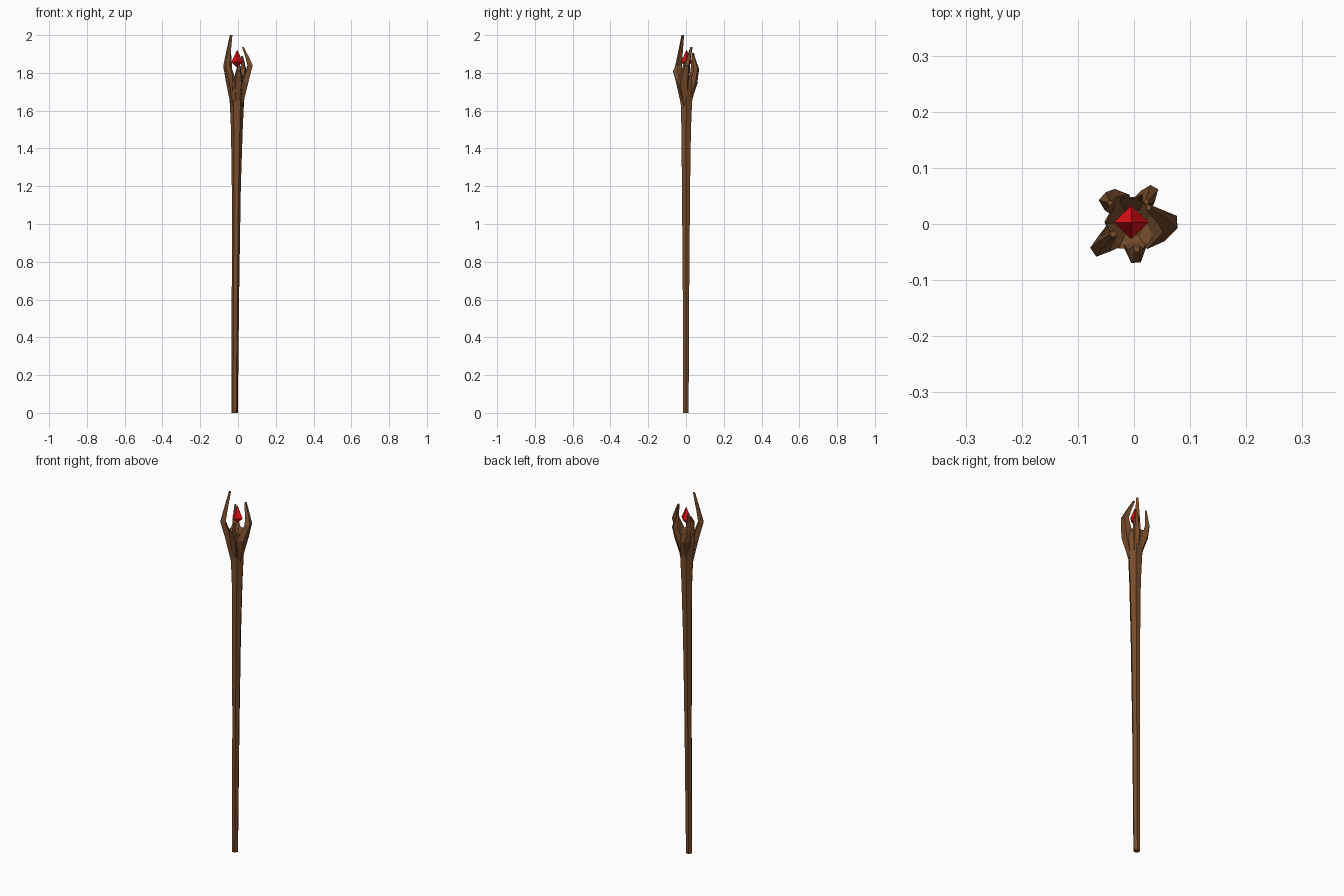
import bpy, bmesh, math
from mathutils import Vector


def material(name, color):
    m = bpy.data.materials.new(name)
    m.diffuse_color = color
    return m


wood = material("wood", (0.19, 0.075, 0.025, 1))
red = material("red_crystal", (0.75, 0.005, 0.008, 1))


def loft(name, rings, mat):
    """Skin a stack of equal-sized rings, capping both ends."""
    bm = bmesh.new()
    loops = [[bm.verts.new(p) for p in ring] for ring in rings]
    n = len(loops[0])
    for a, b in zip(loops, loops[1:]):
        for i in range(n):
            j = (i + 1) % n
            bm.faces.new((a[i], a[j], b[j], b[i]))
    bm.faces.new(loops[0][::-1])
    bm.faces.new(loops[-1])
    bmesh.ops.recalc_face_normals(bm, faces=bm.faces)
    me = bpy.data.meshes.new(name)
    bm.to_mesh(me)
    bm.free()
    me.materials.append(mat)
    ob = bpy.data.objects.new(name, me)
    bpy.context.collection.objects.link(ob)
    return ob


def ring(x, y, z, rx, ry, n=6, turn=0.0):
    return [Vector((x + rx * math.cos(turn + math.tau * i / n),
                    y + ry * math.sin(turn + math.tau * i / n), z)) for i in range(n)]


# Tapered six-sided shaft flaring into a hollow cup
profile = [(-0.018, -0.001, 0.0, 0.017, 0.017),
           (-0.013, 0.0, 0.7, 0.020, 0.020),
           (-0.009, 0.0, 1.2, 0.024, 0.025),
           (-0.006, 0.001, 1.5, 0.031, 0.029),
           (-0.006, 0.002, 1.65, 0.038, 0.035),
           (-0.003, 0.003, 1.74, 0.050, 0.052),
           (-0.003, 0.001, 1.785, 0.048, 0.052),
           (-0.004, 0.002, 1.75, 0.025, 0.025)]
loft("shaft", [ring(*p) for p in profile], wood)


# Claws: centre x, y, z, radial half-thickness, sideways half-width
def claw(name, path):
    ex, ey = path[2][:2]
    out = Vector((ex, ey, 0)).normalized()
    side = Vector((-out.y, out.x, 0))
    rings = []
    for x, y, z, t, w in path:
        c = Vector((x, y, z))
        rings.append([c + out * t * a + side * w * b
                      for a, b in ((1, -0.6), (1, 0.6), (-1, 1), (-1, -1))])
    loft(name, rings, wood)


claw("tall_claw", [(-0.022, -0.010, 1.62, 0.012, 0.015),
                   (-0.042, -0.025, 1.75, 0.016, 0.025),
                   (-0.062, -0.043, 1.835, 0.013, 0.016),
                   (-0.055, -0.034, 1.89, 0.010, 0.012),
                   (-0.037, -0.018, 2.0, 0.005, 0.006)])
claw("right_claw", [(0.010, -0.003, 1.62, 0.012, 0.015),
                    (0.038, -0.012, 1.75, 0.016, 0.032),
                    (0.064, 0.003, 1.84, 0.013, 0.018),
                    (0.052, 0.013, 1.875, 0.010, 0.012),
                    (0.026, 0.030, 1.938, 0.004, 0.006)])
claw("back_claw", [(0.004, 0.015, 1.64, 0.010, 0.014),
                   (0.018, 0.043, 1.75, 0.013, 0.020),
                   (0.031, 0.056, 1.82, 0.011, 0.013),
                   (0.022, 0.040, 1.89, 0.004, 0.005)])
claw("back_left_claw", [(-0.012, 0.013, 1.64, 0.010, 0.014),
                        (-0.034, 0.043, 1.75, 0.013, 0.024),
                        (-0.049, 0.043, 1.82, 0.010, 0.016),
                        (-0.043, 0.038, 1.905, 0.004, 0.005)])
claw("front_claw", [(-0.003, -0.018, 1.64, 0.010, 0.014),
                    (0.002, -0.040, 1.75, 0.012, 0.026),
                    (0.003, -0.057, 1.81, 0.012, 0.014),
                    (0.005, -0.045, 1.845, 0.005, 0.006)])

# Four-sided floating gem
loft("gem", [ring(-0.004, 0.003, 1.828, 0.0005, 0.0005, 4),
             ring(-0.005, 0.003, 1.857, 0.031, 0.030, 4),
             ring(-0.004, 0.003, 1.922, 0.0005, 0.0005, 4)], red)
